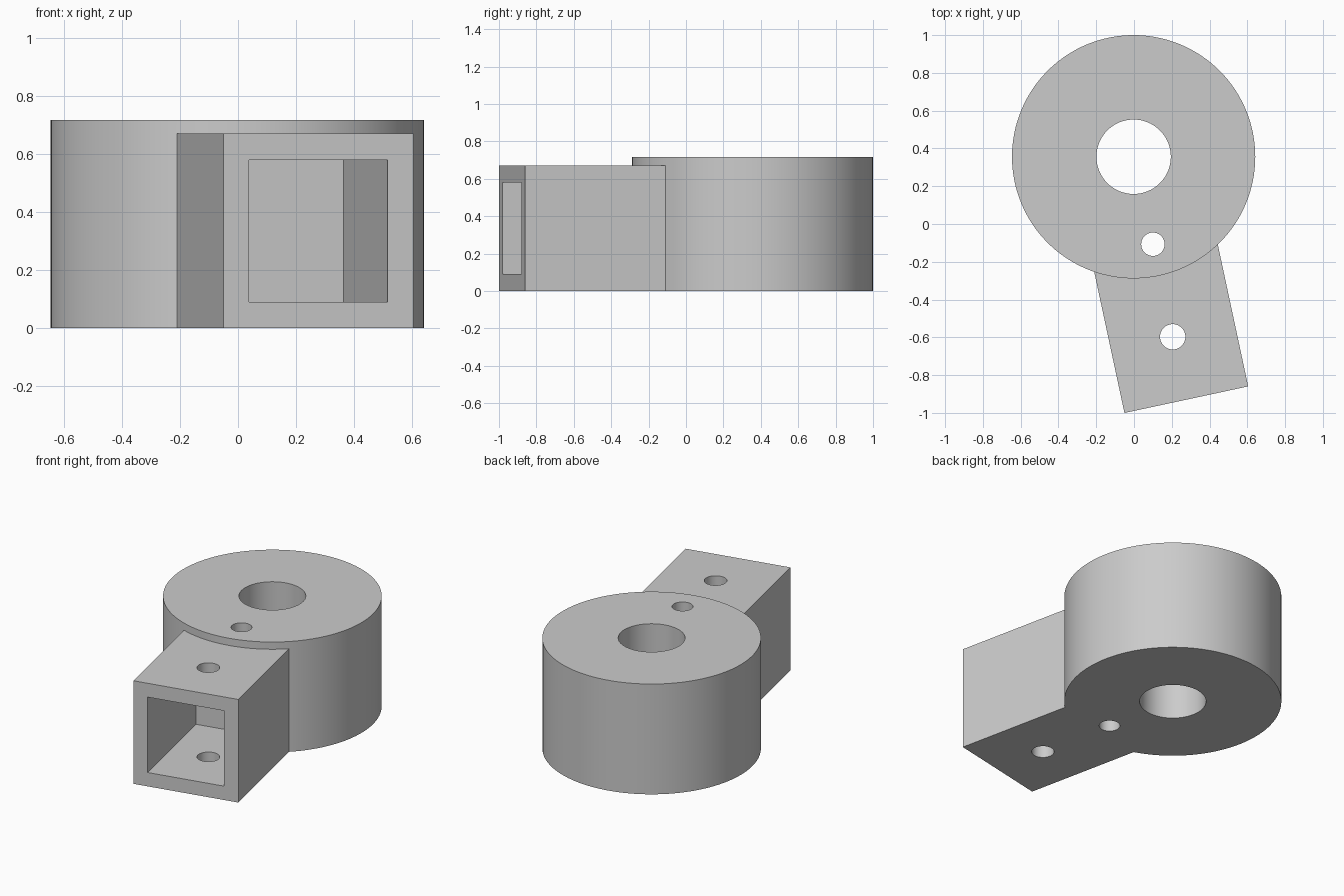
import bpy
from math import radians
from mathutils import Matrix, Vector

cube = bpy.data.objects.get("Cube")
if cube:
    bpy.data.objects.remove(cube, do_unlink=True)

grey = bpy.data.materials.new("plain grey")
grey.use_nodes = True
color = (0.6, 0.6, 0.6, 1)
grey.diffuse_color = color
grey.node_tree.nodes["Principled BSDF"].inputs["Base Color"].default_value = color

# Arm frame: origin at the middle of its open end, local y runs toward the drum
ANGLE = radians(12.1)
END = Vector((0.277, -0.93, 0))
FRAME = Matrix.Translation(END) @ Matrix.Rotation(ANGLE, 4, "Z")


def cylinder(name, x, y, radius, z0, z1, sides):
    bpy.ops.mesh.primitive_cylinder_add(vertices=sides, radius=radius, depth=z1 - z0,
                                        location=(x, y, (z0 + z1) / 2))
    obj = bpy.context.object
    obj.name = name
    obj.data.materials.append(grey)
    return obj


def arm_box(name, width, y0, y1, z0, z1):
    bpy.ops.mesh.primitive_cube_add(size=1)
    obj = bpy.context.object
    obj.name = name
    size = Matrix.Diagonal((width, y1 - y0, z1 - z0, 1))
    place = Matrix.Translation((0, (y0 + y1) / 2, (z0 + z1) / 2))
    obj.data.transform(FRAME @ place @ size)
    obj.data.materials.append(grey)
    return obj


def combine(target, tool, operation):
    mod = target.modifiers.new(tool.name, "BOOLEAN")
    mod.operation = operation
    mod.solver = "EXACT"
    mod.object = tool
    bpy.context.view_layer.objects.active = target
    bpy.ops.object.modifier_apply(modifier=mod.name)
    bpy.data.objects.remove(tool, do_unlink=True)


# Round drum with the square arm joined to it
body = cylinder("drum_with_socket_arm", -0.002, 0.356, 0.644, 0, 0.717, 128)
combine(body, arm_box("arm", 0.67, 0, 1.0, 0, 0.67), "UNION")

# Square socket in the end of the arm
combine(body, arm_box("socket", 0.489, -0.1, 0.73, 0.09, 0.58), "DIFFERENCE")

# Centre bore and the two pin holes, all straight through
for name, x, y, radius, sides in (("bore", -0.002, 0.356, 0.197, 64),
                                  ("inner_pin_hole", 0.1, -0.107, 0.062, 40),
                                  ("outer_pin_hole", 0.205, -0.597, 0.067, 40)):
    combine(body, cylinder(name, x, y, radius, -0.1, 0.9, sides), "DIFFERENCE")

# Smooth round walls, sharp edges
bpy.ops.object.select_all(action="DESELECT")
body.select_set(True)
bpy.context.view_layer.objects.active = body
bpy.ops.object.shade_smooth_by_angle(angle=radians(30))
